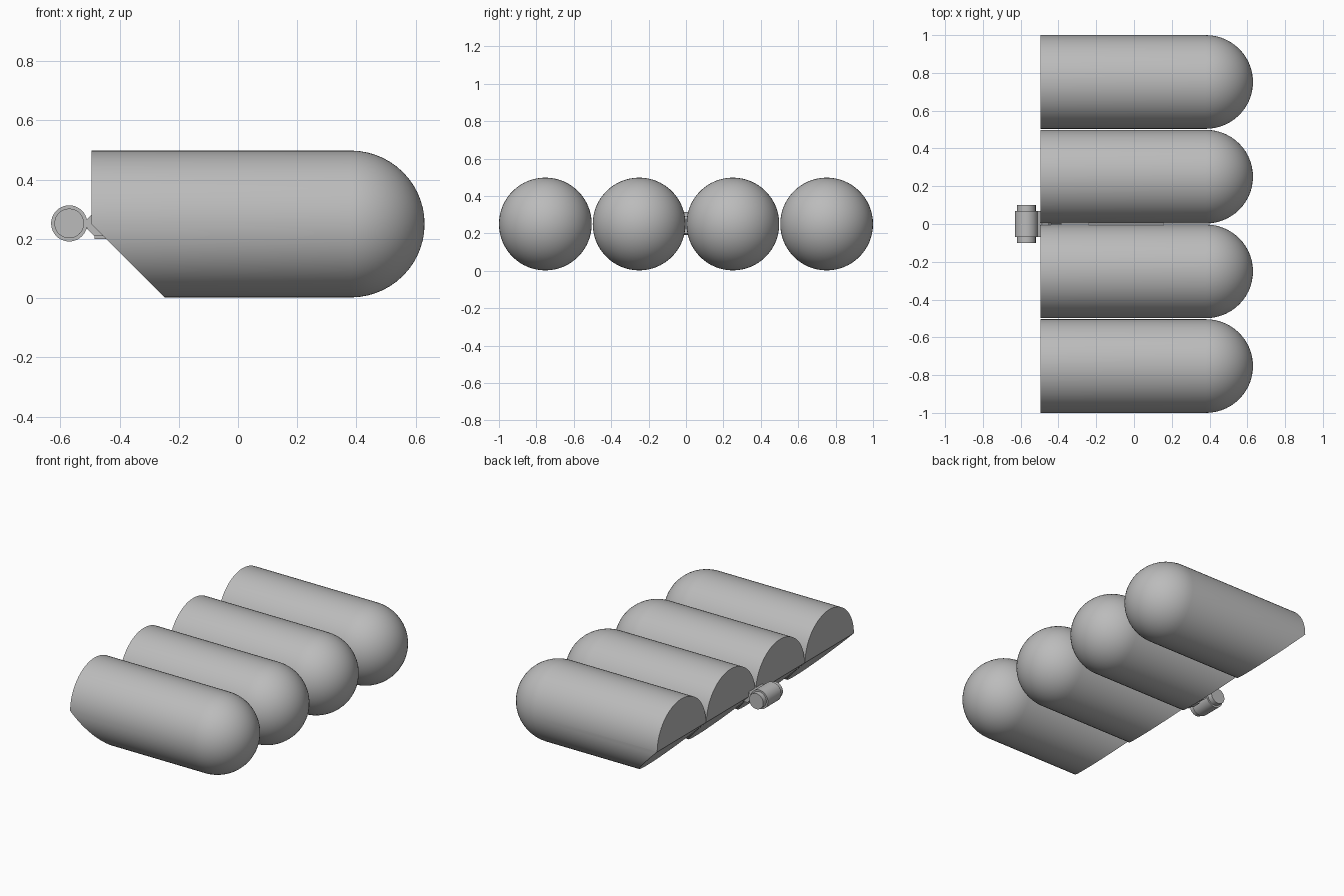
import bpy, bmesh, math
from mathutils import Matrix, Vector

if "Cube" in bpy.data.objects:
    bpy.data.objects.remove(bpy.data.objects["Cube"], do_unlink=True)

grey = bpy.data.materials.new("plain grey")
grey.use_nodes = True
grey.diffuse_color = (0.5, 0.5, 0.5, 1)
grey.node_tree.nodes["Principled BSDF"].inputs["Base Color"].default_value = (0.5, 0.5, 0.5, 1)


def finish(name, bm, location):
    bmesh.ops.recalc_face_normals(bm, faces=bm.faces)
    mesh = bpy.data.meshes.new(name)
    bm.to_mesh(mesh)
    bm.free()
    mesh.materials.append(grey)
    obj = bpy.data.objects.new(name, mesh)
    obj.location = location
    bpy.context.collection.objects.link(obj)
    bpy.ops.object.select_all(action="DESELECT")
    obj.select_set(True)
    bpy.context.view_layer.objects.active = obj
    bpy.ops.object.shade_smooth_by_angle(angle=math.radians(30))
    return obj


def lathe(profile, axis, steps):
    """Spin (along, radius) points around the x or y axis."""
    bm = bmesh.new()
    along = Vector((1, 0, 0)) if axis == "X" else Vector((0, 1, 0))
    verts = [bm.verts.new(along * a + Vector((0, 0, r))) for a, r in profile]
    edges = [bm.edges.new(pair) for pair in zip(verts, verts[1:])]
    bmesh.ops.spin(bm, geom=verts + edges, cent=(0, 0, 0), axis=along,
                   angle=math.tau, steps=steps, use_merge=True)
    bmesh.ops.remove_doubles(bm, verts=bm.verts, dist=0.0001)
    return bm


# Round-nosed tanks, with the lower rear corner sliced off at 45 degrees
R = 0.248
REAR, NOSE = -0.495, 0.38
dome = [(NOSE + 0.25 * math.sin(t), R * math.cos(t))
        for t in (math.pi / 2 * i / 14 for i in range(15))]
for i in range(4):
    tank = lathe([(REAR, 0), (REAR, R)] + dome, "X", 64)
    cut = bmesh.ops.bisect_plane(tank, geom=tank.verts[:] + tank.edges[:] + tank.faces[:],
                                 plane_co=(REAR, 0, 0), plane_no=(-1, 0, -1), clear_outer=True)
    rim = [e for e in tank.edges if e.is_boundary]
    bmesh.ops.contextual_create(tank, geom=rim)
    finish(f"tank_{i + 1}", tank, (0, -0.752 + i * 0.5013, 0.25))

# Cross roller with narrower end caps
roller = [(-0.1, 0), (-0.1, 0.05), (-0.068, 0.05), (-0.068, 0.061),
          (0.068, 0.061), (0.068, 0.05), (0.1, 0.05), (0.1, 0)]
finish("roller", lathe(roller, "Y", 40), (-0.57, 0, 0.252))

# Eight-sided mount between the roller and the tanks
mount = lathe([(-0.07, 0), (-0.07, 0.043), (0.07, 0.043), (0.07, 0)], "Y", 8)
bmesh.ops.rotate(mount, verts=mount.verts, cent=(0, 0, 0),
                 matrix=Matrix.Rotation(math.pi / 8, 3, "Y"))
finish("mount", mount, (-0.47, 0, 0.25))


def block(name, size, location):
    bm = bmesh.new()
    bmesh.ops.create_cube(bm, size=1)
    bmesh.ops.scale(bm, vec=size, verts=bm.verts)
    finish(name, bm, location)


# Bracket foot under the mount, neck to the roller, web between the middle tanks
block("bracket_foot", (0.1, 0.06, 0.07), (-0.435, 0, 0.235))
block("neck", (0.04, 0.05, 0.03), (-0.51, 0, 0.25))
block("web", (0.4, 0.008, 0.06), (-0.04, 0, 0.25))
